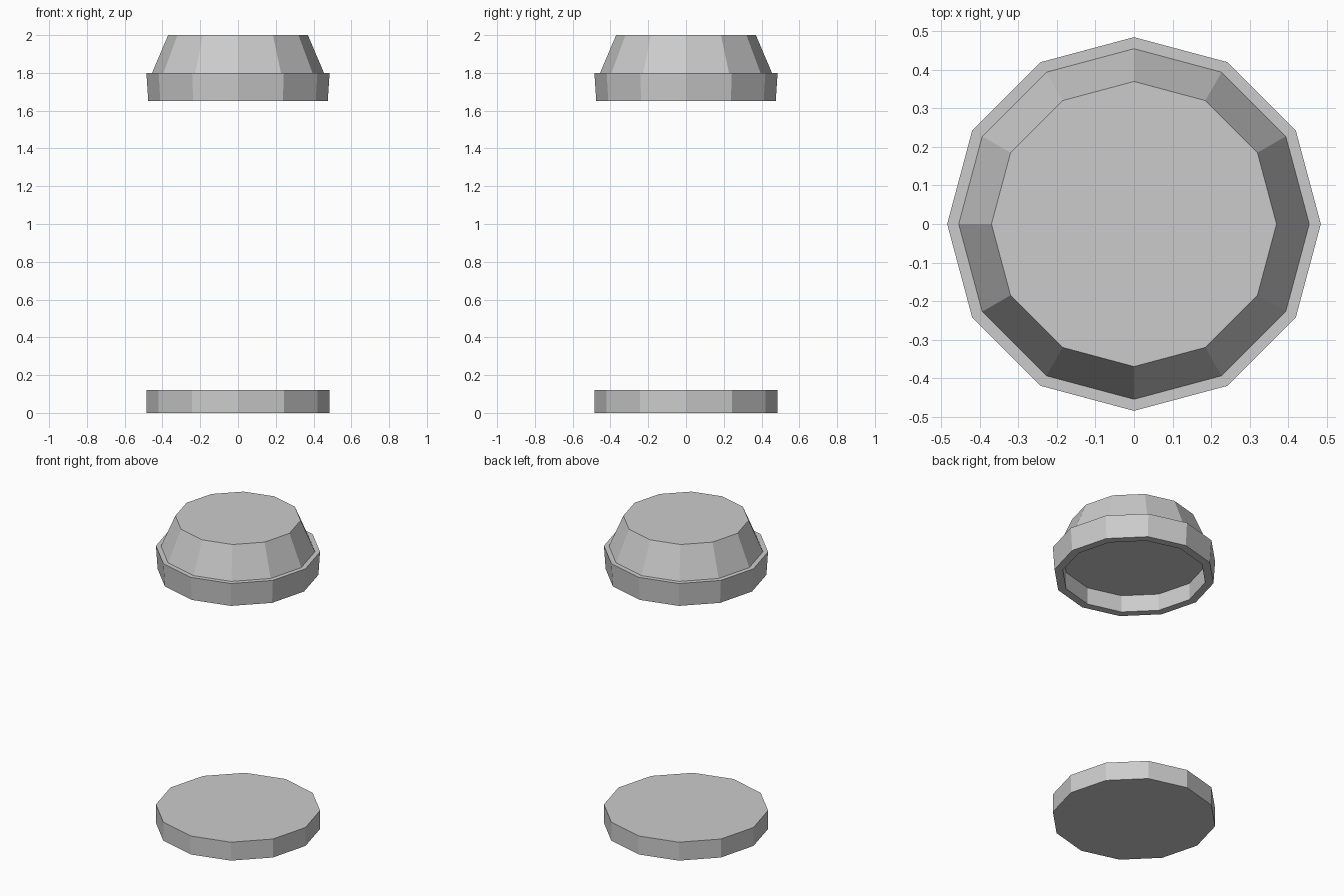
import bpy, bmesh, math

if "Cube" in bpy.data.objects:
    bpy.data.objects.remove(bpy.data.objects["Cube"])

SIDES = 12

grey = bpy.data.materials.new("light_grey")
grey.diffuse_color = (0.6, 0.6, 0.6, 1)
grey.use_nodes = True
grey.node_tree.nodes["Principled BSDF"].inputs["Base Color"].default_value = grey.diffuse_color


def lathe(name, profile):
    """Closed, flat-shaded solid from (radius, z) rings, listed bottom centre to top centre."""
    bm = bmesh.new()
    rings = []
    for r, z in profile:
        rings.append([bm.verts.new((r * math.cos(2 * math.pi * i / SIDES),
                                    r * math.sin(2 * math.pi * i / SIDES), z))
                      for i in range(SIDES)])
    for a, b in zip(rings, rings[1:]):
        for i in range(SIDES):
            j = (i + 1) % SIDES
            bm.faces.new((a[i], a[j], b[j], b[i]))
    bm.faces.new(rings[0][::-1])
    bm.faces.new(rings[-1])
    bmesh.ops.recalc_face_normals(bm, faces=bm.faces)
    me = bpy.data.meshes.new(name)
    bm.to_mesh(me)
    bm.free()
    me.materials.append(grey)
    ob = bpy.data.objects.new(name, me)
    bpy.context.collection.objects.link(ob)
    return ob


# Flat base disc
lathe("base_disc", [(0.485, 0), (0.485, 0.12)])

# Floating cap: recessed underside, rim band, ledge and tapered crown
lathe("cap", [(0.425, 1.76), (0.425, 1.65), (0.475, 1.65),
              (0.485, 1.80), (0.455, 1.80), (0.37, 2.0)])
